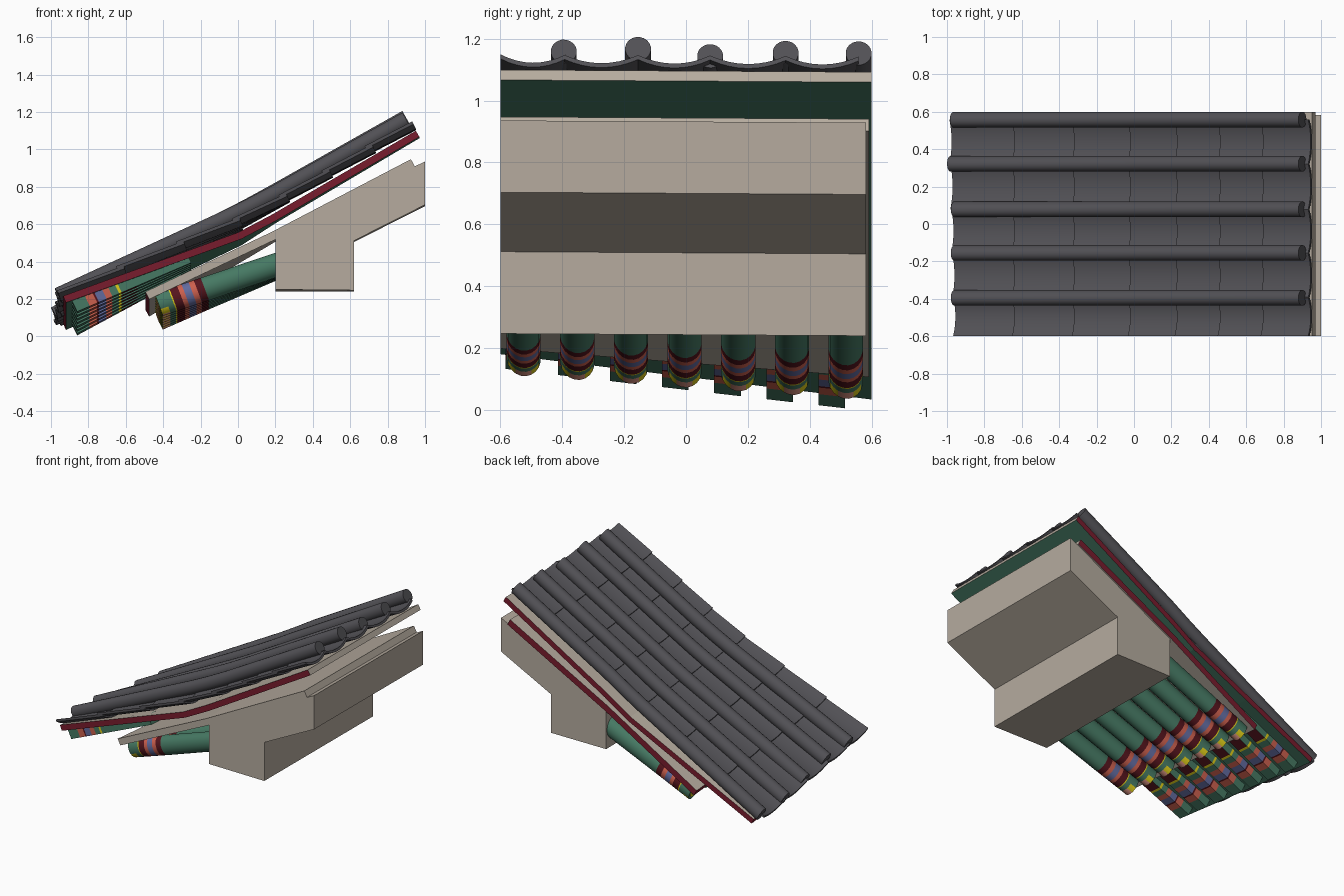
import bpy, bmesh, math
from mathutils import Vector

if "Cube" in bpy.data.objects:
    bpy.data.objects.remove(bpy.data.objects["Cube"])

COLOURS = {
    "tile_grey": (0.083, 0.081, 0.091), "pale_wood": (0.465, 0.41, 0.345),
    "dark_red": (0.19, 0.012, 0.027), "green": (0.061, 0.19, 0.125),
    "yellow": (0.72, 0.60, 0.01), "salmon": (0.60, 0.115, 0.075),
    "blue": (0.12, 0.145, 0.34), "pink": (0.80, 0.33, 0.25),
    "maroon": (0.09, 0.007, 0.012),
}
NAMES = list(COLOURS)
TILE, PALE, RED, GREEN, YELLOW, SALMON, BLUE, PINK, MAROON = range(9)
MATS = []
for n, c in COLOURS.items():
    m = bpy.data.materials.new(n)
    m.diffuse_color = (*c, 1)
    m.use_nodes = True
    m.node_tree.nodes["Principled BSDF"].inputs["Base Color"].default_value = m.diffuse_color
    MATS.append(m)


def lift(x, y):
    """The eave rises toward the front, most at its outer edge."""
    return -y * max(0.006, 0.03 - 0.1 * x)


def along(path, x):
    """Height of a bent line at x (ends extrapolated)."""
    for (x0, z0), (x1, z1) in zip(path, path[1:]):
        if x <= x1 or (x1, z1) == path[-1]:
            return z0 + (z1 - z0) * (x - x0) / (x1 - x0)


def finish(name, bm, smooth):
    for v in bm.verts:
        v.co.z += lift(v.co.x, v.co.y)
    bmesh.ops.recalc_face_normals(bm, faces=bm.faces)
    me = bpy.data.meshes.new(name)
    used = sorted({f.material_index for f in bm.faces})
    for f in bm.faces:
        f.material_index = used.index(f.material_index)
    bm.to_mesh(me)
    bm.free()
    for i in used:
        me.materials.append(MATS[i])
    ob = bpy.data.objects.new(name, me)
    bpy.context.collection.objects.link(ob)
    if smooth:
        bpy.ops.object.select_all(action='DESELECT')
        ob.select_set(True)
        bpy.context.view_layer.objects.active = ob
        bpy.ops.object.shade_smooth_by_angle(angle=math.radians(40))
    return ob


def sweep(name, path, section, colour, caps, smooth=False):
    """Sweep a (y, up) section along an xz path; colour(segment, edge)."""
    bm = bmesh.new()
    pts = [Vector((x, 0, z)) for x, z in path]
    rings = []
    for i, p in enumerate(pts):
        t = (pts[min(i + 1, len(pts) - 1)] - pts[max(i - 1, 0)]).normalized()
        up = Vector((-t.z, 0, t.x))
        rings.append([bm.verts.new(p + up * v + Vector((0, u, 0))) for u, v in section])
    n = len(section)
    for i in range(len(rings) - 1):
        for j in range(n):
            k = (j + 1) % n
            f = bm.faces.new((rings[i][j], rings[i][k], rings[i + 1][k], rings[i + 1][j]))
            f.material_index = colour(i, j)
    for ring, c in zip((rings[0], rings[-1]), caps):
        bm.faces.new(ring).material_index = c
    return finish(name, bm, smooth)


def oval(y, ry, rz, n=20):
    """Oval section whose edge 0 is centred at the bottom."""
    a = [2 * math.pi * (j - 0.5) / n - math.pi / 2 for j in range(n)]
    return [(y + ry * math.cos(t), rz * math.sin(t)) for t in a]


def box(y0, y1, h):
    return [(y0, 0), (y1, 0), (y1, h), (y0, h)]


# Upper eave panel: green underside, red edges, pale top
PANEL = [(-0.92, 0.107), (0.02, 0.505), (0.97, 1.063)]
panel_path = [PANEL[0], (-0.4, along(PANEL, -0.4)), PANEL[1], (0.2, along(PANEL, 0.2)), PANEL[2]]
sweep("upper_eave_panel", panel_path, box(-0.6, 0.6, 0.038),
      lambda i, j: (GREEN, RED, PALE, RED)[j], (RED, PALE))

# Lower board over the round rafters
BOARD = [(-0.475, 0.152), (0.2, 0.512), (0.945, 0.905)]
sweep("lower_eave_board", BOARD, box(-0.6, 0.592, 0.044),
      lambda i, j: (PALE, RED, PALE, PALE)[j], (RED, PALE))

# Wall beam with sloping top arm
bm = bmesh.new()
profile = [(0.2, 0.245), (0.62, 0.243), (0.62, 0.508), (1.0, 0.70), (1.0, 0.932), (0.945, 0.905), (0.2, 0.515)]
front = bm.faces.new([bm.verts.new((x, -0.6, z)) for x, z in profile])
ext = bmesh.ops.extrude_face_region(bm, geom=[front])
for v in ext["geom"]:
    if isinstance(v, bmesh.types.BMVert):
        v.co.y = 0.582
if not any(all(abs(v.co.y + 0.6) < 1e-4 for v in f.verts) for f in bm.faces):
    bm.faces.new([v for v in bm.verts if v.co.y < 0])
for f in bm.faces:
    f.material_index = PALE
finish("wall_beam", bm, False)


def banded_path(start, end, stops):
    """Points along a straight line at the given distances, then its end."""
    a, b = Vector(start), Vector(end)
    d = (b - a).normalized()
    return [tuple(a + d * s) for s in stops] + [end]


# Round rafters with painted bands near the tip
ROUND_STOPS = [0, 0.045, 0.078, 0.085, 0.13, 0.155, 0.195, 0.225, 0.265]
ROUND_BANDS = [None, GREEN, YELLOW, MAROON, SALMON, BLUE, SALMON, MAROON, GREEN]


def round_colour(i, j):
    if ROUND_BANDS[i] is None:  # petal pattern on the underside of the tip
        d = min(j, 20 - j)
        return PINK if d <= 1 else YELLOW if d <= 3 else GREEN
    return ROUND_BANDS[i]


for r in range(7):
    y = -0.525 + r * 0.1735
    path = banded_path((-0.425, 0.132), (0.3, 0.411), ROUND_STOPS)
    sweep(f"round_rafter_{r + 1}", path, oval(y, 0.056, 0.064), round_colour, (GREEN, GREEN), True)
    # painted flower on the rafter end
    for k, (size, c) in enumerate(((0.042, YELLOW), (0.026, PINK))):
        e = 0.002 * (k + 1)
        disc = [(-0.425 - e, 0.132 - e * 0.385), (-0.425, 0.132)]
        sweep(f"rafter_end_flower_{r + 1}_{k + 1}", disc, oval(y, size, size, 12), lambda i, j: c, (c, c))

# Square flying rafters, sinking into the outer panel
FLY_STOPS = [0, 0.075, 0.12, 0.13, 0.175, 0.21, 0.25, 0.265, 0.36]
FLY_BANDS = [GREEN, SALMON, MAROON, BLUE, SALMON, GREEN, YELLOW, MAROON, GREEN]


def fly_colour(i, j):
    return GREEN if i == 7 and j else FLY_BANDS[i]


for r in range(7):
    y = -0.54 + r * 0.1685
    path = banded_path((-0.86, 0.065), (-0.25, 0.362), FLY_STOPS)
    sweep(f"flying_rafter_{r + 1}", path, box(y - 0.043, y + 0.043, 0.064), fly_colour, (GREEN, GREEN))

# Convex tile rows
ROWS = [(-0.395, -0.96, 0), (-0.155, -0.96, 0.01), (0.078, -0.96, -0.012), (0.322, -0.98, 0), (0.558, -0.965, 0)]
RIDGE = [(-0.98, 0.157), (0.0, 0.648), (0.88, 1.145)]
for r, (y, x0, dz) in enumerate(ROWS):
    xs = [x0, -0.5, -0.06, 0.06, 0.2, 0.9]
    path = [(x, along(RIDGE, x) + dz) for x in xs]
    sweep(f"convex_tile_row_{r + 1}", path, oval(y, 0.042, 0.044), lambda i, j: TILE, (TILE, TILE), True)

# Lapped concave tiles between the rows
BED = [(-0.97, 0.127), (0.0, 0.585), (0.95, 1.128)]
JOINTS = [-0.955, -0.64, -0.32, -0.02, 0.23, 0.46, 0.69, 0.945]
SPANS = [(-0.6, -0.39)] + [(a[0], b[0]) for a, b in zip(ROWS, ROWS[1:])]
for r, (a, b) in enumerate(SPANS):
    us = [a + (b - a) * s / 8 for s in range(9)]
    top = [(u, 0.03 * (2 * (u - a) / (b - a) - 1) ** 2) for u in us]
    section = top + [(u, v - 0.016) for u, v in reversed(top)]
    for i, (x0, x1) in enumerate(zip(JOINTS, JOINTS[1:])):
        if i == 0:
            x0 -= 0.005 * r
        x2 = x1 + (0.04 if i < 6 else 0)
        path = [(x0, along(BED, x0) + 0.008), (x2, along(BED, x2) - 0.006)]
        sweep(f"concave_tile_{r + 1}_{i + 1}", path, section, lambda i, j: TILE, (TILE, TILE), True)
